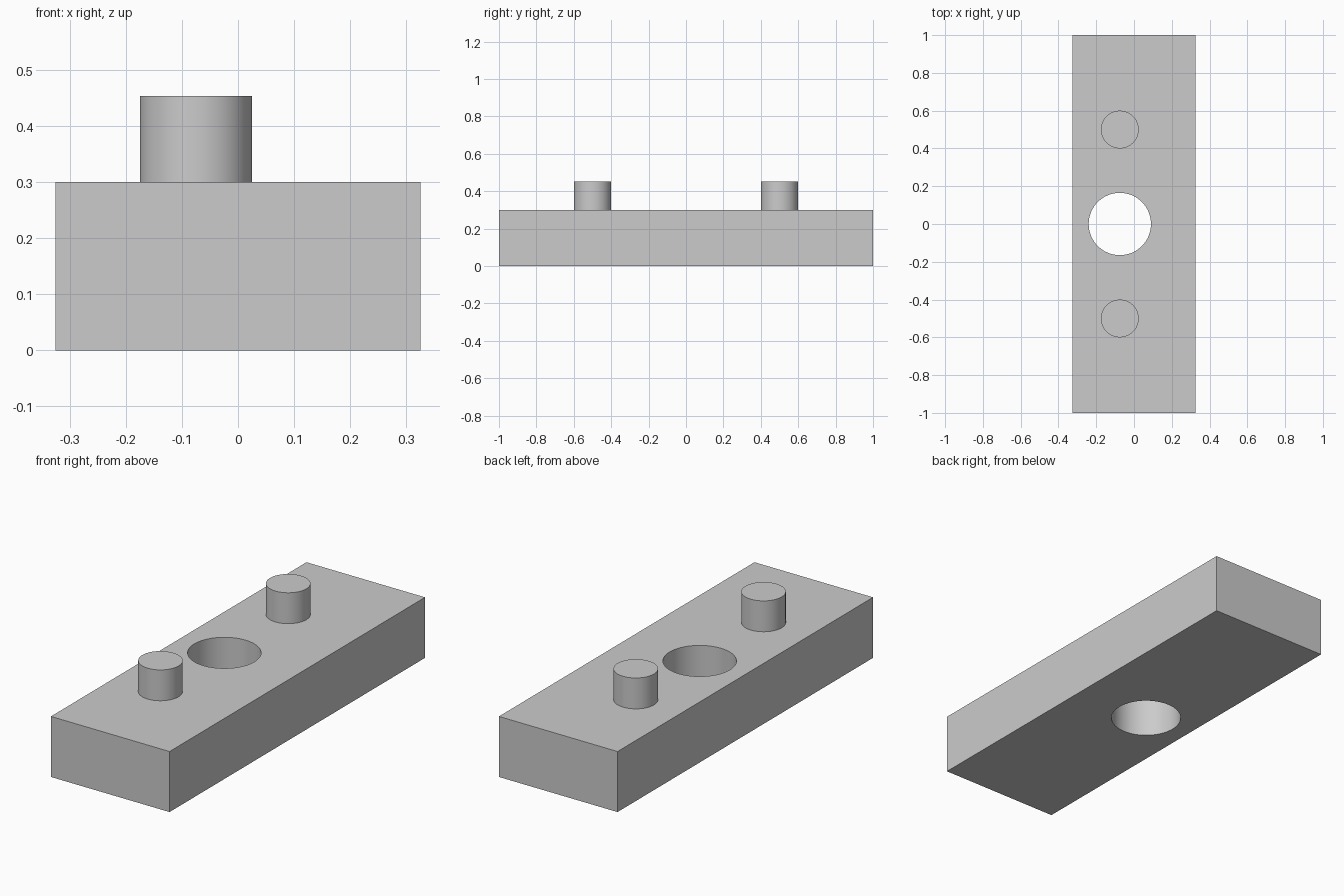
import bpy
import math

if "Cube" in bpy.data.objects:
    bpy.data.objects.remove(bpy.data.objects["Cube"])

AXIS_X = -0.075          # line on which the hole and pegs sit
TOP = 0.30               # top of the base plate

grey = bpy.data.materials.new("light_grey")
grey.diffuse_color = (0.60, 0.60, 0.60, 1)
grey.use_nodes = True
grey.node_tree.nodes["Principled BSDF"].inputs["Base Color"].default_value = grey.diffuse_color


def finish(obj, name):
    obj.name = name
    obj.data.materials.clear()
    obj.data.materials.append(grey)
    bpy.ops.object.select_all(action='DESELECT')
    obj.select_set(True)
    bpy.context.view_layer.objects.active = obj
    bpy.ops.object.shade_smooth_by_angle(angle=math.radians(30))


def cylinder(name, radius, y, z0, z1):
    bpy.ops.mesh.primitive_cylinder_add(
        vertices=64, radius=radius, depth=z1 - z0,
        location=(AXIS_X, y, (z0 + z1) / 2))
    obj = bpy.context.object
    finish(obj, name)
    return obj


# Base plate
bpy.ops.mesh.primitive_cube_add(size=1, location=(0, 0, TOP / 2))
plate = bpy.context.object
plate.scale = (0.65, 2.0, TOP)
bpy.ops.object.transform_apply(location=False, rotation=False, scale=True)

# Through hole in the middle
cutter = cylinder("hole_cutter", 0.165, 0, -0.1, TOP + 0.1)
cutter.hide_render = True
bpy.context.view_layer.objects.active = plate
cut = plate.modifiers.new("through_hole", 'BOOLEAN')
cut.operation = 'DIFFERENCE'
cut.solver = 'EXACT'
cut.object = cutter
bpy.ops.object.modifier_apply(modifier=cut.name)
bpy.data.objects.remove(cutter)
finish(plate, "base_plate")

# Two locating pegs
for name, y in (("front_peg", -0.5), ("back_peg", 0.5)):
    cylinder(name, 0.10, y, TOP, 0.453)
